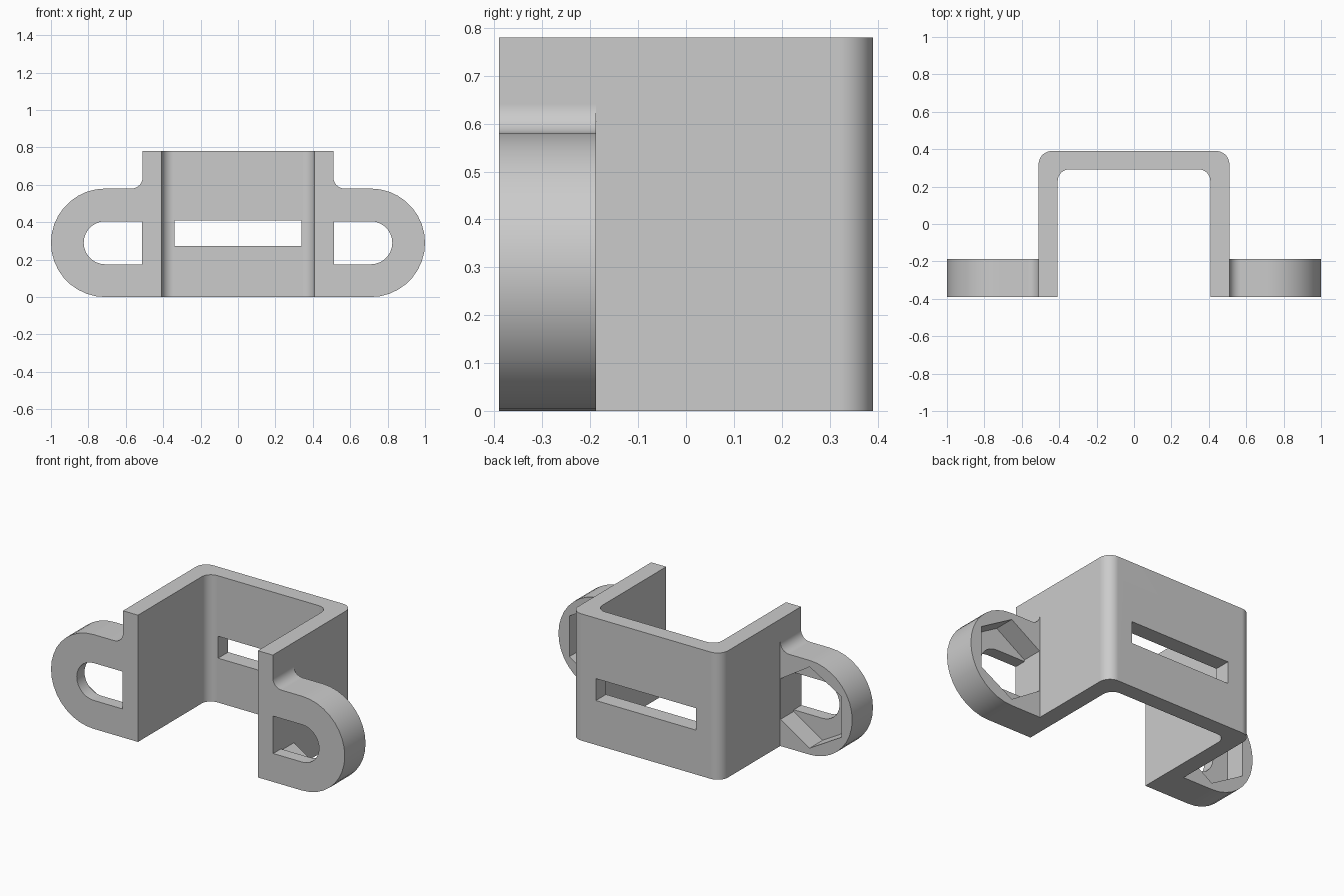
import bpy, bmesh
from math import cos, sin, radians

cube = bpy.data.objects.get("Cube")
if cube:
    bpy.data.objects.remove(cube, do_unlink=True)

grey = bpy.data.materials.new("matte grey")
grey.use_nodes = True
COLOUR = (0.6, 0.6, 0.6, 1)
grey.diffuse_color = COLOUR
grey.node_tree.nodes["Principled BSDF"].inputs["Base Color"].default_value = COLOUR

H = 0.78                      # bracket height
FRONT, BACK = -0.39, 0.39
WALL = 0.51                   # outer half width of the channel
EAR_X, EAR_Z, EAR_R = 0.71, 0.29, 0.29
EAR_BACK = -0.188


def arc(cx, cy, r, start, end, steps=8):
    angles = [radians(start + (end - start) * i / steps) for i in range(steps + 1)]
    return [(cx + r * cos(a), cy + r * sin(a)) for a in angles]


def prism(name, outline, low, high, axis="z"):
    """Extrude a closed 2D outline along y or z."""
    bm = bmesh.new()

    def place(p, t):
        return (p[0], p[1], t) if axis == "z" else (p[0], t, p[1])
    rings = [[bm.verts.new(place(p, t)) for p in outline] for t in (low, high)]
    for ring in rings:
        bm.faces.new(ring)
    n = len(outline)
    for i in range(n):
        j = (i + 1) % n
        bm.faces.new((rings[0][i], rings[0][j], rings[1][j], rings[1][i]))
    bmesh.ops.recalc_face_normals(bm, faces=bm.faces)
    mesh = bpy.data.meshes.new(name)
    bm.to_mesh(mesh)
    bm.free()
    mesh.materials.append(grey)
    obj = bpy.data.objects.new(name, mesh)
    bpy.context.collection.objects.link(obj)
    return obj


def activate(obj):
    bpy.ops.object.select_all(action="DESELECT")
    obj.select_set(True)
    bpy.context.view_layer.objects.active = obj


def combine(target, tool, operation):
    activate(target)
    mod = target.modifiers.new(operation.lower(), "BOOLEAN")
    mod.operation, mod.solver, mod.object = operation, "EXACT", tool
    bpy.ops.object.modifier_apply(modifier=mod.name)
    bpy.data.objects.remove(tool, do_unlink=True)


def rectangle(x0, x1, y0, y1):
    return [(x0, y0), (x1, y0), (x1, y1), (x0, y1)]


# U-shaped channel with rounded corners
inner, inner_back, r_out, r_in = 0.408, 0.292, 0.07, 0.062
outer_half = [(WALL, FRONT)] + arc(WALL - r_out, BACK - r_out, r_out, 0, 90)
inner_half = [(inner, FRONT)] + arc(inner - r_in, inner_back - r_in, r_in, 0, 90)


def full_width(half):
    return half + [(-x, y) for x, y in reversed(half)]


channel = prism("bracket", full_width(outer_half) + full_width(inner_half)[::-1], 0, H)

# Strap slot through the back wall
slot = prism("strap_slot", rectangle(-0.34, 0.34, 0.273, 0.408), 0.2, 0.5, "y")
combine(channel, slot, "DIFFERENCE")

# Mounting ears: rounded end, fillet to the wall, bolt slot and nut pocket
ROOT = 0.46
INNER_EDGE = WALL + 0.003
fillet = 0.06
ear_outline = ([(ROOT, 0)] + arc(EAR_X, EAR_Z, EAR_R, -90, 90, 18)
               + arc(WALL + fillet, 2 * EAR_R + fillet, fillet, 270, 180)
               + [(ROOT, 2 * EAR_R + fillet)])
slot_r = 0.115
bolt_outline = ([(INNER_EDGE, EAR_Z - slot_r)]
                + arc(EAR_X, EAR_Z, slot_r, -90, 90, 14)
                + [(INNER_EDGE, EAR_Z + slot_r)])
nut_outline = [(max(x, INNER_EDGE), z)
               for x, z in arc(EAR_X, EAR_Z, 0.25, 30, 330, 5)]

for side in (1, -1):
    def mirrored(points):
        return [(side * x, z) for x, z in points]
    ear = prism("ear", mirrored(ear_outline), FRONT, EAR_BACK, "y")
    combine(ear, prism("bolt_slot", mirrored(bolt_outline), -0.5, 0, "y"), "DIFFERENCE")
    combine(ear, prism("nut_pocket", mirrored(nut_outline), -0.315, 0, "y"), "DIFFERENCE")
    combine(channel, ear, "UNION")

# Smooth the rounded walls and keep the flat ones even
activate(channel)
bpy.ops.object.shade_smooth_by_angle(angle=radians(30))
weighted = channel.modifiers.new("even_shading", "WEIGHTED_NORMAL")
weighted.keep_sharp = True
